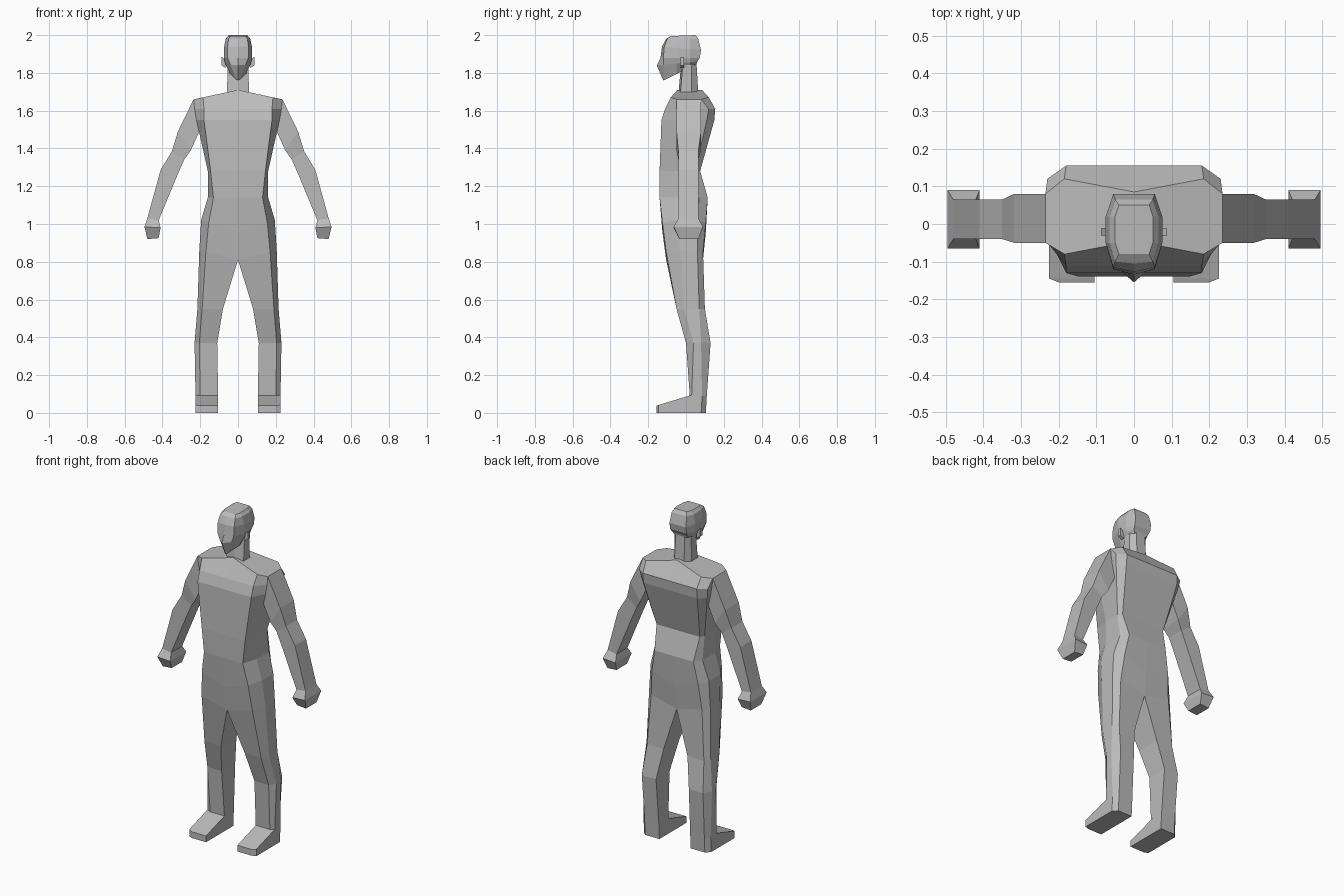
import bpy
import bmesh

# Remove the default object
default_cube = bpy.data.objects.get("Cube")
if default_cube:
    bpy.data.objects.remove(default_cube, do_unlink=True)

UNIT = 0.01  # all measurements below are in hundredths

# Single flat clay colour
clay = bpy.data.materials.new("clay_grey")
clay.use_nodes = True
clay_colour = (0.5, 0.5, 0.5, 1.0)
clay.diffuse_color = clay_colour
shader = clay.node_tree.nodes["Principled BSDF"]
shader.inputs["Base Color"].default_value = clay_colour
shader.inputs["Roughness"].default_value = 0.8


def mirrored_loft(name, rings):
    """Skin rings of points on the +x side, cap both ends and mirror."""
    bm = bmesh.new()
    loops = []
    for ring in rings:
        loops.append([bm.verts.new([c * UNIT for c in point]) for point in ring])

    def on_centre(*verts):
        return all(abs(v.co.x) < UNIT * 0.01 for v in verts)

    for upper, lower in zip(loops, loops[1:]):
        count = len(upper)
        for i in range(count):
            j = (i + 1) % count
            quad = (upper[i], upper[j], lower[j], lower[i])
            # Faces on the mirror plane would be hidden inside
            if not on_centre(*quad):
                bm.faces.new(quad)
    bm.faces.new(loops[0])
    bm.faces.new(list(reversed(loops[-1])))
    bmesh.ops.recalc_face_normals(bm, faces=bm.faces[:])

    # The half shell is open at the centre, so check its direction
    sideways = sum(f.normal.x * f.calc_area() for f in bm.faces)
    if sideways < 0:
        bmesh.ops.reverse_faces(bm, faces=bm.faces[:])

    mesh = bpy.data.meshes.new(name)
    bm.to_mesh(mesh)
    bm.free()
    mesh.materials.append(clay)
    part = bpy.data.objects.new(name, mesh)
    bpy.context.collection.objects.link(part)
    mirror = part.modifiers.new("Mirror", "MIRROR")
    mirror.use_clip = True
    mirror.merge_threshold = UNIT * 0.05
    return part


def body_ring(z, rise, inner, panel, outer, front, side_front, side_back, back):
    """Half section with chamfered outer corners; rise lifts the centre."""
    pinch = max(rise, 0) * 0.7

    def point(x, y):
        return (x, y, z + rise * (1 - x / outer))

    return [point(inner, front + pinch), point(panel, front),
            point(outer, side_front), point(outer, side_back),
            point(panel, back), point(inner, back - pinch)]


def arm_ring(x_out, z_out, x_in, z_in, front, back):
    return [(x_out, front, z_out), (x_out, back, z_out),
            (x_in, back, z_in), (x_in, front, z_in)]


def head_ring(z_front, z_back, front, face, face_y, side, nape, back):
    """Half section of the head; the height slopes from face to back."""
    def point(x, y):
        blend = (y - front) / (back - front)
        return (x, y, z_front + (z_back - z_front) * blend)

    return [point(0, front), point(face, face_y), point(side, -5),
            point(side, 2), point(nape, back), point(0, back)]


def neck_ring(z, front, back, width):
    return [(0, front, z), (width, front + 1, z), (width, 3, z),
            (width * 0.55, back, z), (0, back, z)]


def box_ring(x, y_front, y_back, z_low, z_high):
    return [(x, y_front, z_low), (x, y_back, z_low),
            (x, y_back, z_high), (x, y_front, z_high)]


# Torso and legs: shoulders, chest, waist, hips, crotch, knee, ankle, sole
mirrored_loft("torso_and_legs", [
    body_ring(166, 5, 0, 18.5, 23.5, -8, -5, 8, 12),
    body_ring(161, 0, 0, 18, 23, -11, -5, 12, 15.5),
    body_ring(155, 0, 0, 18, 22, -13, -5, 11, 15),
    body_ring(128, 0, 0, 14.5, 16, -14, -5, 5, 7.5),
    body_ring(114, 0, 0, 13, 16, -14, -5, 7, 11.5),
    body_ring(102, -6, 0, 15.5, 19.5, -12.5, -5, 6, 10.5),
    body_ring(86, -5, 0, 17, 20.5, -10.5, -3, 6, 9),
    body_ring(55, 0, 8, 19, 21.5, -5, -1, 7, 10),
    body_ring(37, 0, 11, 20.5, 23, 0, 4, 8, 13),
    body_ring(9, 0, 10.5, 20, 22.5, 2, 3, 8.5, 11),
    body_ring(0, 0, 10.5, 20, 22.5, 2, 3, 8, 10.5),
])


# Feet: wedge running forward from the ankle to a chamfered toe
def foot_ring(y, top, outer):
    return [(10.5, y, 0), (outer, y, 0), (outer, y, top), (10.5, y, top)]


mirrored_loft("feet", [
    foot_ring(3.5, 9.5, 22.5),
    foot_ring(2, 9.2, 22.5),
    foot_ring(-14.5, 4.2, 22.5),
    foot_ring(-15.5, 3.8, 20),
])

# Arms: shoulder, above the elbow, elbow, forearm, wrist
mirrored_loft("arms", [
    arm_ring(23.5, 166, 20, 150, -5, 8),
    arm_ring(31.8, 149, 25, 139, -5, 8),
    arm_ring(35, 138.5, 28.5, 134, -4, 6.5),
    arm_ring(41, 128.5, 32, 126, -4, 6.5),
    arm_ring(48, 103, 42, 102, -4, 6.5),
])

# Hands: wrist, knuckles, closed fingers
mirrored_loft("hands", [
    arm_ring(48, 103, 42, 102, -4, 6.5),
    arm_ring(49.5, 98.5, 41, 98, -6.5, 9),
    arm_ring(48, 92, 42, 92.5, -3.5, 6.5),
])

# Neck
mirrored_loft("neck", [
    neck_ring(186, -2.5, 5.5, 5.5),
    neck_ring(169, -4, 6.5, 5.8),
])

# Head: crown, upper skull, forehead, brow, nose, chin
mirrored_loft("head", [
    head_ring(199.5, 200, -8, 4, -8, 5, 4, 5),
    head_ring(198, 198, -10.5, 5, -10, 6.5, 5, 6.5),
    head_ring(194, 192, -12.7, 5.5, -11.5, 7.5, 5.5, 8),
    head_ring(188, 188, -13.5, 5.5, -12, 7.5, 5.5, 7.3),
    head_ring(184, 186, -15.5, 4, -12, 6.8, 5, 6),
    head_ring(176, 184.5, -12, 0.8, -11.5, 4.2, 4, 5.5),
])

# Ears: small plates flaring outward
mirrored_loft("ears", [
    box_ring(6.5, -3, -1, 182.5, 187),
    box_ring(8.8, -3, -1, 184, 188.5),
])
